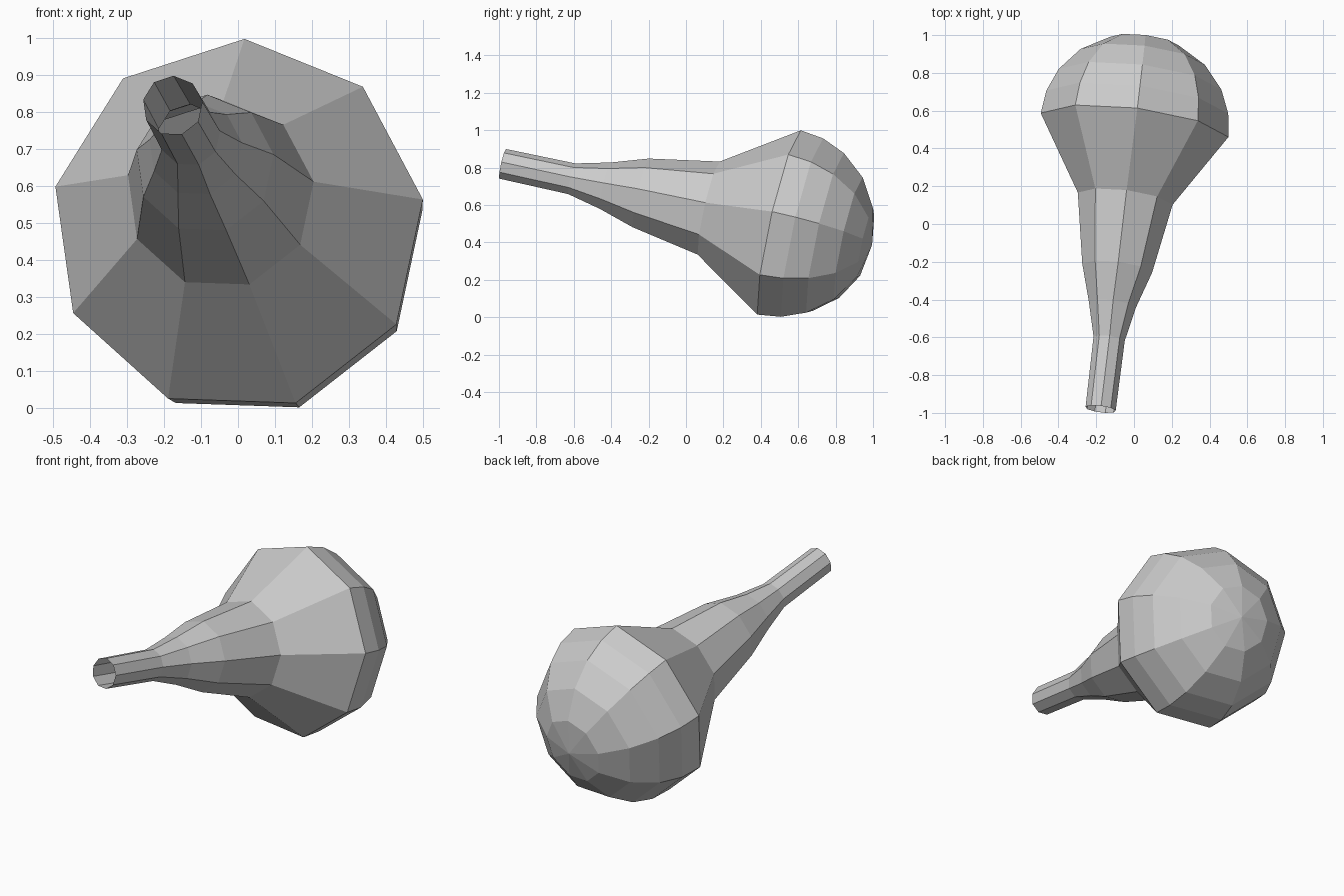
import bpy, bmesh
from math import sin, cos, radians, sqrt
from mathutils import Vector

if "Cube" in bpy.data.objects:
    bpy.data.objects.remove(bpy.data.objects["Cube"])

SIDES = 9
PHASE = radians(88)
SLOPE_X, SLOPE_Z = -0.12, 0.22          # tilt shared by every ring
AXIS = Vector((-SLOPE_X, 1, -SLOPE_Z)).normalized()

bm = bmesh.new()


def ring(center, r):
    verts = []
    for i in range(SIDES):
        a = PHASE + radians(360 / SIDES) * i
        dx, dz = r * cos(a), r * sin(a)
        offset = Vector((dx, SLOPE_X * dx + SLOPE_Z * dz, dz))
        verts.append(bm.verts.new(Vector(center) + offset))
    return verts


def bridge(a, b):
    for i in range(SIDES):
        j = (i + 1) % SIDES
        bm.faces.new((a[i], a[j], b[j], b[i]))


# Open spout, neck and flare: centre and radius of each section
sections = [
    ((-0.177, -0.98, 0.818), 0.081),
    ((-0.132, -0.61, 0.738), 0.084),
    ((-0.115, -0.43, 0.700), 0.127),
    ((-0.090, -0.24, 0.660), 0.188),
    ((-0.048, 0.125, 0.577), 0.255),
]
rings = [ring(c, r) for c, r in sections]

# Rounded bulb: wide rim followed by domed rings
bulb, R = Vector((0, 0.505, 0.494)), 0.505
for h in (0, 0.25, 0.5, 0.75, 0.93):
    rings.append(ring(bulb + AXIS * h * R, R * sqrt(1 - h * h)))
for a, b in zip(rings, rings[1:]):
    bridge(a, b)

# Pole fan closing the bulb
pole = bm.verts.new(bulb + AXIS * R)
last = rings[-1]
for i in range(SIDES):
    bm.faces.new((last[i], last[(i + 1) % SIDES], pole))

bmesh.ops.recalc_face_normals(bm, faces=bm.faces)
mesh = bpy.data.meshes.new("bulb_with_spout")
bm.to_mesh(mesh)
bm.free()
bpy.context.collection.objects.link(bpy.data.objects.new("bulb_with_spout", mesh))
